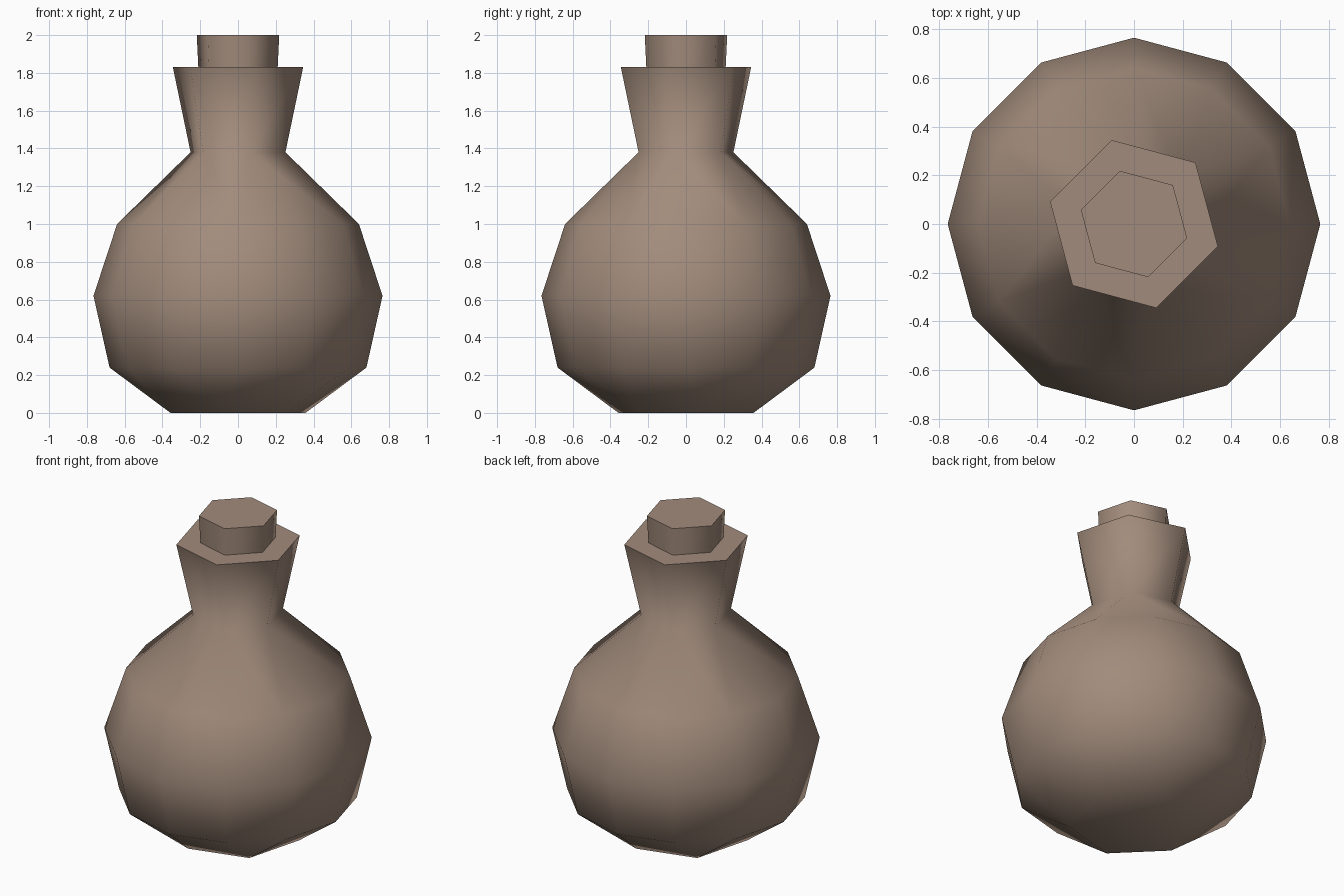
import bpy
import bmesh
from math import cos, sin, radians

cube = bpy.data.objects.get("Cube")
if cube:
    bpy.data.objects.remove(cube, do_unlink=True)

CLAY = (0.36, 0.26, 0.20, 1.0)
clay = bpy.data.materials.new("brown clay")
clay.use_nodes = True
clay.diffuse_color = CLAY
clay.node_tree.nodes["Principled BSDF"].inputs["Base Color"].default_value = CLAY


def ring(bm, sides, turn, radius, z):
    """Horizontal polygon of vertices, first one turned by the given degrees."""
    angles = [radians(turn + 360 * i / sides) for i in range(sides)]
    return [bm.verts.new((radius * cos(a), radius * sin(a), z)) for a in angles]


def bridge(bm, low, high):
    """Quads between two rings of equal count."""
    n = len(low)
    for i in range(n):
        j = (i + 1) % n
        bm.faces.new((low[i], low[j], high[j], high[i]))


def fan_bridge(bm, six, twelve, start):
    """Join a hexagon to a 12-gon with alternating triangles and quads."""
    for i in range(6):
        a, b, c = (twelve[(start + 2 * i + k) % 12] for k in range(3))
        bm.faces.new((six[i], a, b))
        bm.faces.new((six[i], b, c, six[(i + 1) % 6]))


def finish(bm, name):
    bmesh.ops.recalc_face_normals(bm, faces=bm.faces)
    mesh = bpy.data.meshes.new(name)
    bm.to_mesh(mesh)
    bm.free()
    mesh.materials.append(clay)
    mesh.shade_smooth()
    mesh.set_sharp_from_angle(angle=radians(65))
    obj = bpy.data.objects.new(name, mesh)
    bpy.context.collection.objects.link(obj)


# Bottle: hexagonal base, twelve-sided belly, flared hexagonal neck
bm = bmesh.new()
base = ring(bm, 6, 15, 0.37, 0.0)
belly = [ring(bm, 12, 0, r, z) for r, z in ((0.68, 0.24), (0.765, 0.62), (0.64, 1.0))]
neck = ring(bm, 6, 45, 0.26, 1.38)
rim = ring(bm, 6, 45, 0.357, 1.83)
bm.faces.new(base)
fan_bridge(bm, base, belly[0], 0)
bridge(bm, belly[0], belly[1])
bridge(bm, belly[1], belly[2])
fan_bridge(bm, neck, belly[2], 1)
bridge(bm, neck, rim)
bm.faces.new(rim)
finish(bm, "bottle")

# Stopper: short hexagonal plug standing on the rim
bm = bmesh.new()
bottom = ring(bm, 6, 45, 0.217, 1.82)
top = ring(bm, 6, 45, 0.226, 2.0)
bridge(bm, bottom, top)
bm.faces.new(bottom)
bm.faces.new(top)
finish(bm, "stopper")
